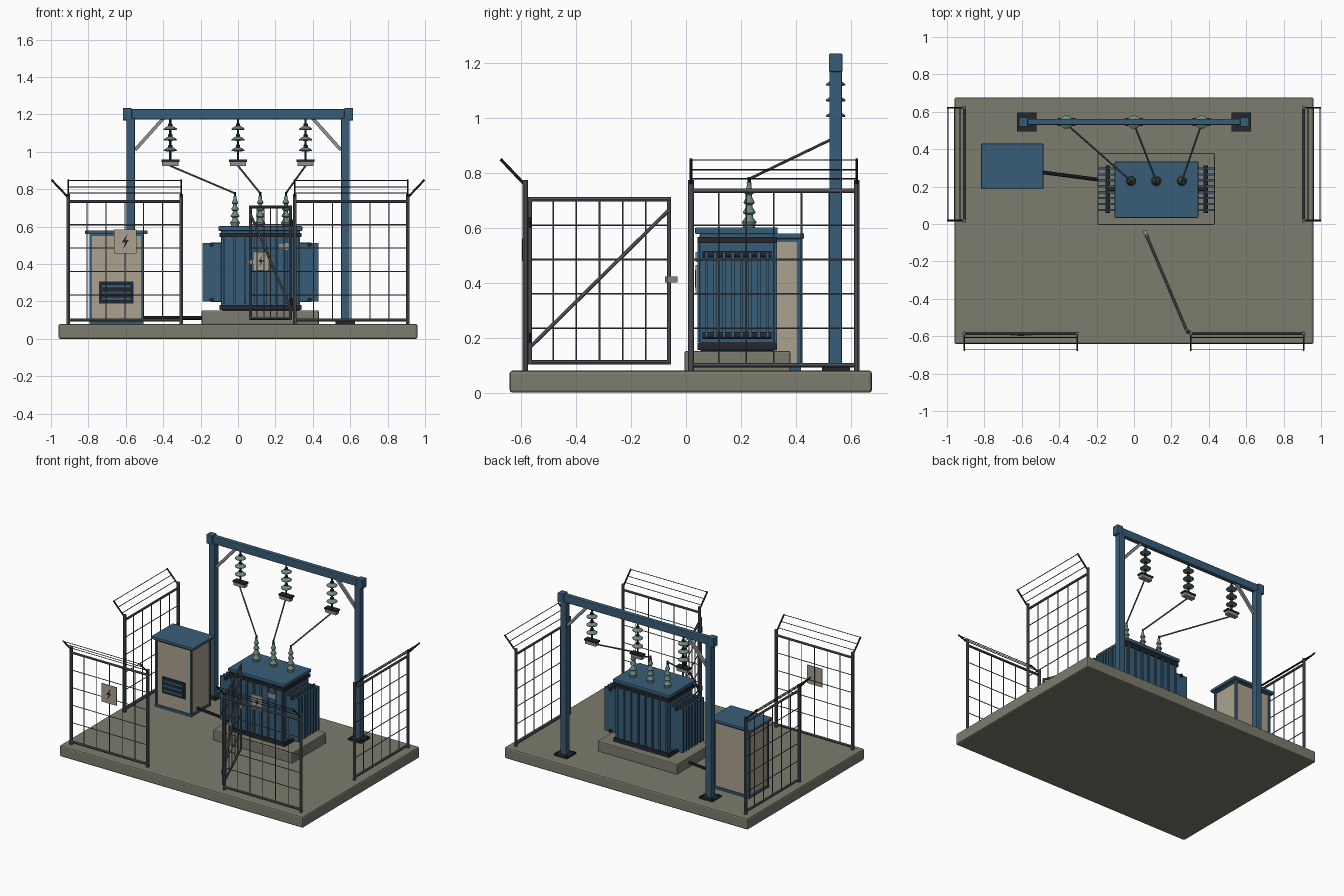
import bpy, bmesh, math
from mathutils import Vector, Matrix

if "Cube" in bpy.data.objects:
    bpy.data.objects.remove(bpy.data.objects["Cube"])


def mat(name, r, g, b):
    m = bpy.data.materials.new(name)
    m.diffuse_color = (r, g, b, 1)
    m.use_nodes = True
    m.node_tree.nodes["Principled BSDF"].inputs["Base Color"].default_value = m.diffuse_color
    return m


BLUE = mat("steel blue", 0.04, 0.11, 0.185)
CONC = mat("concrete", 0.20, 0.20, 0.155)
DARK = mat("dark iron", 0.018, 0.02, 0.028)
GREY = mat("fence grey", 0.115, 0.125, 0.145)
LIGHT = mat("light metal", 0.27, 0.28, 0.30)
BEIGE = mat("beige paint", 0.41, 0.36, 0.275)
GLASS = mat("insulator green", 0.16, 0.25, 0.22)


class Part:
    """Collects primitives into one named object."""

    def __init__(self, name, material, bevel=0, smooth=False):
        self.name, self.material, self.bevel, self.smooth = name, material, bevel, smooth
        self.bm = bmesh.new()

    def box(self, x0, x1, y0, y1, z0, z1):
        m = Matrix.Translation(((x0 + x1) / 2, (y0 + y1) / 2, (z0 + z1) / 2))
        m = m @ Matrix.Diagonal((x1 - x0, y1 - y0, z1 - z0, 1))
        bmesh.ops.create_cube(self.bm, size=1, matrix=m)
        return self

    def rod(self, p, q, r, n=8):
        p, q = Vector(p), Vector(q)
        d = q - p
        m = Matrix.Translation((p + q) / 2) @ d.to_track_quat('Z', 'Y').to_matrix().to_4x4()
        if n == 4:
            m = m @ Matrix.Rotation(math.pi / 4, 4, 'Z')
        bmesh.ops.create_cone(self.bm, cap_ends=True, segments=n, radius1=r, radius2=r,
                              depth=d.length, matrix=m)
        return self

    def lathe(self, x, y, profile, n=16):
        rings = [[self.bm.verts.new((x + r * math.cos(2 * math.pi * i / n),
                                     y + r * math.sin(2 * math.pi * i / n), z))
                  for i in range(n)] for r, z in profile]
        for a, b in zip(rings, rings[1:]):
            for i in range(n):
                j = (i + 1) % n
                self.bm.faces.new((a[i], a[j], b[j], b[i]))
        self.bm.faces.new(rings[0][::-1])
        self.bm.faces.new(rings[-1])
        return self

    def plate(self, pts, y, t):
        """Outline in x/z, facing -y, thickness t."""
        f = self.bm.faces.new([self.bm.verts.new((x, y, z)) for x, z in pts])
        ext = bmesh.ops.extrude_face_region(self.bm, geom=[f])
        vs = [v for v in ext["geom"] if isinstance(v, bmesh.types.BMVert)]
        bmesh.ops.translate(self.bm, verts=vs, vec=(0, -t, 0))
        return self

    def done(self):
        bmesh.ops.recalc_face_normals(self.bm, faces=self.bm.faces)
        me = bpy.data.meshes.new(self.name)
        self.bm.to_mesh(me)
        self.bm.free()
        me.materials.append(self.material)
        ob = bpy.data.objects.new(self.name, me)
        bpy.context.collection.objects.link(ob)
        if self.bevel:
            b = ob.modifiers.new("bevel", 'BEVEL')
            b.width, b.segments = self.bevel, 2
        if self.smooth:
            bpy.context.view_layer.objects.active = ob
            ob.select_set(True)
            bpy.ops.object.shade_smooth_by_angle(angle=math.radians(35))
            ob.select_set(False)


def warning_sign(name, x, y, z, w, h):
    Part(name, BEIGE).box(x - w / 2, x + w / 2, y - 0.006, y, z - h / 2, z + h / 2).done()
    bolt = [(.1, .32), (-.16, -.04), (-.01, -.04), (-.1, -.32), (.16, .06), (.01, .06)]
    Part(name + "_bolt", DARK).plate([(x + a * w, z + b * h) for a, b in bolt], y - 0.006, 0.002).done()


# Ground slab and transformer plinth
Part("ground_slab", CONC, 0.01).box(-.96, .96, -.642, .677, 0, .08).done()
Part("transformer_plinth", CONC, 0.006).box(-.195, .432, -.005, .38, .075, .152).done()

# Transformer tank, ribs, flanges and lid
Part("tank", BLUE, 0.006).box(-.09, .332, .05, .322, .152, .582).done()
ribs = Part("tank_ribs", BLUE)
for i in range(8):
    x = -.075 + i * .392 / 7
    ribs.box(x - .006, x + .006, .041, .331, .185, .545)
ribs.done()
fl = Part("tank_flanges", DARK)
fl.box(-.098, .34, .041, .331, .545, .567).box(-.098, .34, .041, .331, .155, .182).done()
Part("tank_lid", BLUE, 0.005).box(-.104, .344, .033, .334, .577, .602).done()
Part("tank_nameplate", LIGHT).box(.215, .272, .034, .041, .475, .512).done()
warning_sign("tank_sign", .122, .041, .415, .085, .10)

# Radiators on both ends
fins = Part("radiator_fins", BLUE)
pipes = Part("radiator_headers", DARK, smooth=True)
for s in (-1, 1):
    a, b = sorted((.121 + s * .21, .121 + s * .31))
    for i in range(8):
        y = .075 + i * .222 / 7
        fins.box(a, b, y - .006, y + .006, .2, .512)
    c = .121 + s * .262
    for z in (.208, .504):
        pipes.rod((c, .06, z), (c, .312, z), .012, 12)
        pipes.rod((.121 + s * .2, .186, z), (c, .186, z), .012, 12)
fins.done()
pipes.done()

# Bushings, hanging insulator strings, clamps and conductors
bush = Part("bushings", GLASS, smooth=True)
term = Part("bushing_terminals", DARK, smooth=True)
disc = Part("insulator_discs", GLASS, smooth=True)
stem = Part("insulator_stems", DARK, smooth=True)
clamp = Part("line_clamps", LIGHT, 0.003)
cap = Part("clamp_caps", DARK)
wire = Part("conductors", GREY, smooth=True)
for bx, gx in ((-.016, -.362), (.119, 0), (.256, .361)):
    prof = [(.022, .6), (.022, .612)]
    for k in range(4):
        z, r = .618 + k * .036, .026 - k * .003
        prof += [(r, z), (r, z + .004), (r * .55, z + .02), (r * .5, z + .03)]
    prof += [(.009, .765)]
    bush.lathe(bx, .23, prof)
    term.rod((bx, .23, .76), (bx, .23, .785), .006, 10)
    for z in (1.01, 1.067, 1.124):
        disc.lathe(gx, .545, [(.012, z - .008), (.034, z - .006), (.036, z - .001),
                              (.022, z + .009), (.012, z + .014)])
        stem.lathe(gx, .545, [(.012, z + .012), (.012, z + .024), (.007, z + .028)], 12)
    stem.rod((gx, .545, .945), (gx, .545, 1.18), .006, 10)
    clamp.box(gx - .043, gx + .043, .527, .563, .923, .948)
    cap.box(gx - .048, gx + .048, .524, .566, .946, .958)
    wire.rod((bx, .23, .778), (gx, .535, .925), .005)
for p in (bush, term, disc, stem, clamp, cap, wire):
    p.done()

# Gantry
g = Part("gantry_frame", BLUE, 0.004)
feet = Part("gantry_feet", DARK)
brace = Part("gantry_braces", LIGHT)
g.box(-.6, .6, .53, .562, 1.173, 1.228)
for s in (-1, 1):
    c = s * .574
    g.box(c - .023, c + .023, .522, .568, .085, 1.18)
    g.box(s * .592 - .024, s * .592 + .024, .52, .57, 1.168, 1.234)
    feet.box(c - .052, c + .052, .495, .597, .078, .092)
    for dx in (-.038, .038):
        for dy in (-.036, .036):
            feet.rod((c + dx, .546 + dy, .09), (c + dx, .546 + dy, .1), .007, 6)
    brace.rod((s * .55, .546, 1.01), (s * .4, .546, 1.178), .013, 4)
for p in (g, feet, brace):
    p.done()

# Control cabinet
Part("cabinet_body", BEIGE).box(-.785, -.515, .208, .408, .085, .56).done()
cf = Part("cabinet_frame", BLUE)
for x in (-.789, -.511):
    for y in (.204, .412):
        cf.box(x - .006, x + .006, y - .006, y + .006, .08, .562)
cf.box(-.792, -.508, .2, .416, .078, .096).box(-.792, -.508, .2, .416, .55, .562).done()
Part("cabinet_roof", BLUE, 0.004).box(-.817, -.485, .187, .43, .56, .58).done()
Part("cabinet_vent", DARK).box(-.742, -.56, .202, .209, .19, .306).done()
lv = Part("cabinet_louvres", BLUE)
for z in (.215, .248, .281):
    lv.box(-.73, -.572, .193, .203, z - .009, z + .009)
lv.done()
Part("cable_duct", DARK, smooth=True).rod((-.52, .28, .112), (-.15, .232, .112), .01).done()


# Fence panels with outward arms and strands
def fence(name, p, q, out):
    p, q, out = Vector(p), Vector(q), Vector(out)
    up = lambda v, z: Vector((v.x, v.y, z))
    fr = Part(name + "_frame", GREY, smooth=True)
    ms = Part(name + "_mesh", GREY)
    arm = Part(name + "_arms", DARK)
    for v in (p, q):
        fr.rod(up(v, .078), up(v, .775), .0105, 10)
        arm.rod(up(v, .755), up(v + out * .09, .85), .0055, 6)
    for z in (.1, .735):
        fr.rod(up(p, z), up(q, z), .008)
    for z in (.235, .36, .485, .61):
        ms.rod(up(p, z), up(q, z), .003, 6)
    for i in range(1, 6):
        v = p.lerp(q, i / 6)
        ms.rod(up(v, .1), up(v, .735), .003, 6)
    for t in (.25, .6, .97):
        o = out * .09 * t
        arm.rod(up(p + o, .755 + .095 * t), up(q + o, .755 + .095 * t), .0025, 6)
    for o in (fr, ms, arm):
        o.done()


for s, side in ((-1, "left"), (1, "right")):
    fence("front_fence_" + side, (s * .907, -.585, 0), (s * .303, -.585, 0), (0, -1, 0))
    fence("side_fence_" + side, (s * .907, .018, 0), (s * .907, .622, 0), (s, 0, 0))
warning_sign("fence_sign", -.603, -.59, .52, .118, .13)

# Open gate, hinged on the right front post
h0, h1 = Vector((.281, -.568, 0)), Vector((.067, -.062, 0))


def G(t, z):
    v = h0.lerp(h1, t)
    return (v.x, v.y, z)


gate = Part("gate_frame", GREY, smooth=True)
gm = Part("gate_mesh", GREY)
for t in (0, 1):
    gate.rod(G(t, .102), G(t, .712), .008)
for z in (.11, .704):
    gate.rod(G(0, z), G(1, z), .008)
gate.rod(G(0, .165), G(1, .665), .007)
for z in (.235, .36, .485, .61):
    gm.rod(G(0, z), G(1, z), .003, 6)
for i in range(1, 6):
    gm.rod(G(i / 6, .11), G(i / 6, .704), .003, 6)
gate.done()
gm.done()
Part("gate_latch", LIGHT).rod(G(.98, .412), G(1.055, .412), .015, 4).done()
hg = Part("gate_hinges", DARK)
for z in (.2, .62):
    hg.rod((.29, -.577, z - .018), (.29, -.577, z + .018), .012)
hg.done()
